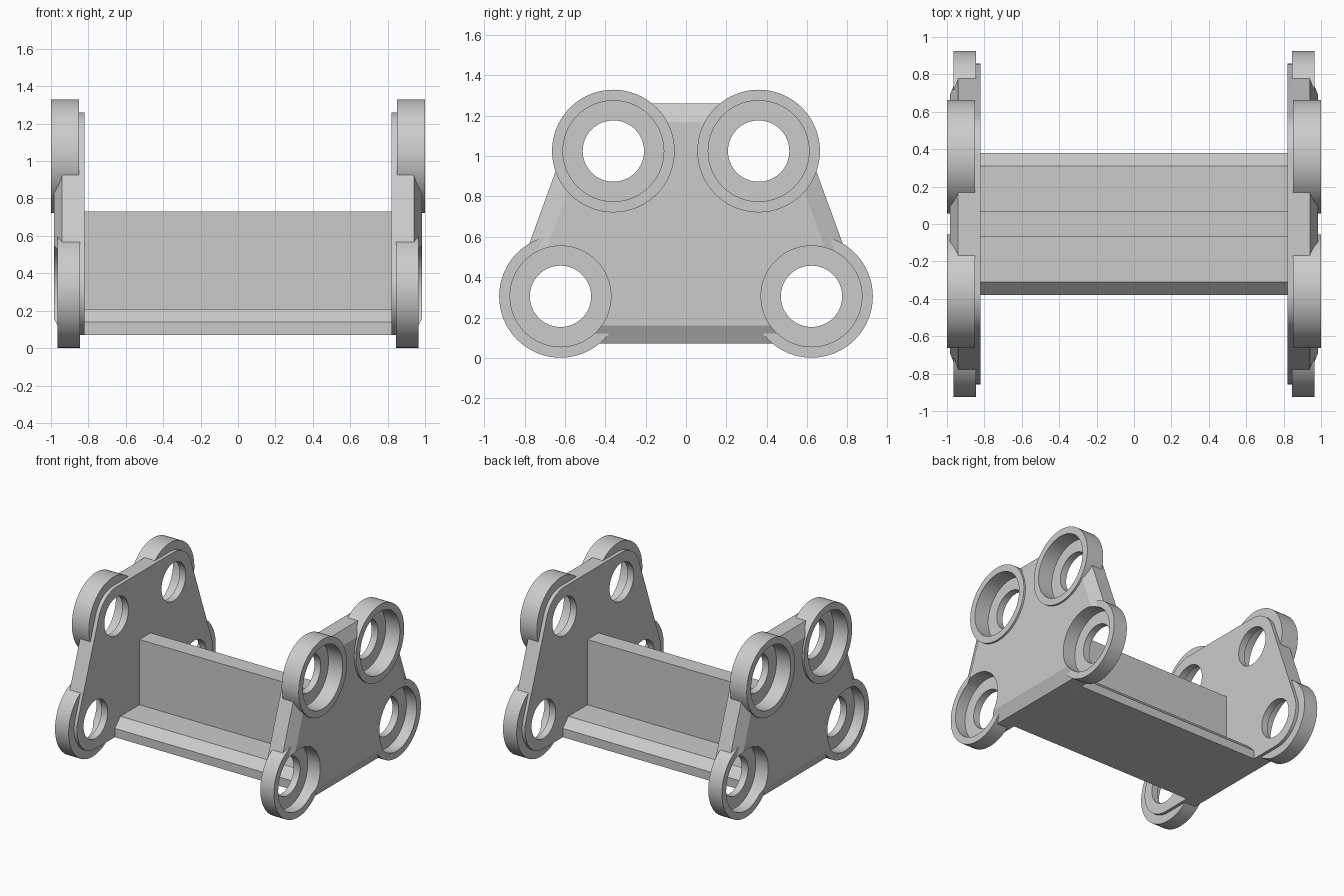
import bpy, bmesh, math
from mathutils import Matrix

cube = bpy.data.objects.get("Cube")
if cube:
    bpy.data.objects.remove(cube, do_unlink=True)

SEG = 64
UPPER = [(-0.36, 1.025), (0.36, 1.025)]
LOWER = [(-0.622, 0.305), (0.622, 0.305)]

grey = bpy.data.materials.new("plain grey")
grey.use_nodes = True
colour = (0.6, 0.6, 0.6, 1)
grey.diffuse_color = colour
grey.node_tree.nodes["Principled BSDF"].inputs["Base Color"].default_value = colour


def make(name, bm):
    bmesh.ops.recalc_face_normals(bm, faces=bm.faces[:])
    mesh = bpy.data.meshes.new(name)
    bm.to_mesh(mesh)
    bm.free()
    mesh.materials.append(grey)
    obj = bpy.data.objects.new(name, mesh)
    bpy.context.collection.objects.link(obj)
    return obj


def activate(obj):
    bpy.ops.object.select_all(action='DESELECT')
    obj.select_set(True)
    bpy.context.view_layer.objects.active = obj


def disc(name, side, centre, radius, x0, x1):
    """Cylinder along x between depths x0 and x1 on the given side."""
    bm = bmesh.new()
    place = Matrix.Translation((side * (x0 + x1) / 2, *centre)) @ Matrix.Rotation(math.pi / 2, 4, 'Y')
    bmesh.ops.create_cone(bm, cap_ends=True, segments=SEG, radius1=radius,
                          radius2=radius, depth=x1 - x0, matrix=place)
    return make(name, bm)


def boolean(obj, tool, operation):
    mod = obj.modifiers.new("bool", 'BOOLEAN')
    mod.object, mod.operation, mod.solver = tool, operation, 'EXACT'
    activate(obj)
    bpy.ops.object.modifier_apply(modifier=mod.name)
    bpy.data.objects.remove(tool, do_unlink=True)


def side_plate(name, side):
    # Rounded trapezoid with a bevelled outer face
    bm = bmesh.new()
    for x, r in ((0.82, 0.235), (0.94, 0.235), (0.985, 0.145)):
        for cy, cz in UPPER + LOWER:
            for i in range(SEG):
                a = math.tau * i / SEG
                bm.verts.new((side * x, cy + r * math.cos(a), cz + r * math.sin(a)))
    hull = bmesh.ops.convex_hull(bm, input=bm.verts[:])
    spare = {g for g in hull["geom_interior"] + hull["geom_unused"]
             if isinstance(g, bmesh.types.BMVert)}
    bmesh.ops.delete(bm, geom=list(spare), context='VERTS')
    bmesh.ops.dissolve_limit(bm, angle_limit=0.01, verts=bm.verts[:], edges=bm.edges[:])
    plate = make(name, bm)

    # Bearing rings, then their stepped bores
    for centres, x0, x1 in ((UPPER, 0.85, 1.0), (LOWER, 0.845, 0.965)):
        for c in centres:
            boolean(plate, disc("ring", side, c, 0.304, x0, x1), 'UNION')
    for c in UPPER + LOWER:
        boolean(plate, disc("bore", side, c, 0.25, 0.875, 1.2), 'DIFFERENCE')
        boolean(plate, disc("hole", side, c, 0.152, 0.7, 1.2), 'DIFFERENCE')
    activate(plate)
    bpy.ops.object.shade_smooth_by_angle(angle=math.radians(20))


side_plate("left_side_plate", 1)
side_plate("right_side_plate", -1)

# Cross beam: chamfered base with an upright web
half = [(0.38, 0.07), (0.38, 0.14), (0.31, 0.21), (0.07, 0.21), (0.07, 0.73)]
profile = half + [(-y, z) for y, z in reversed(half)]
bm = bmesh.new()
face = bm.faces.new([bm.verts.new((-0.825, y, z)) for y, z in profile])
ext = bmesh.ops.extrude_face_region(bm, geom=[face])
bmesh.ops.translate(bm, vec=(1.65, 0, 0),
                    verts=[g for g in ext["geom"] if isinstance(g, bmesh.types.BMVert)])
make("cross_beam", bm)
